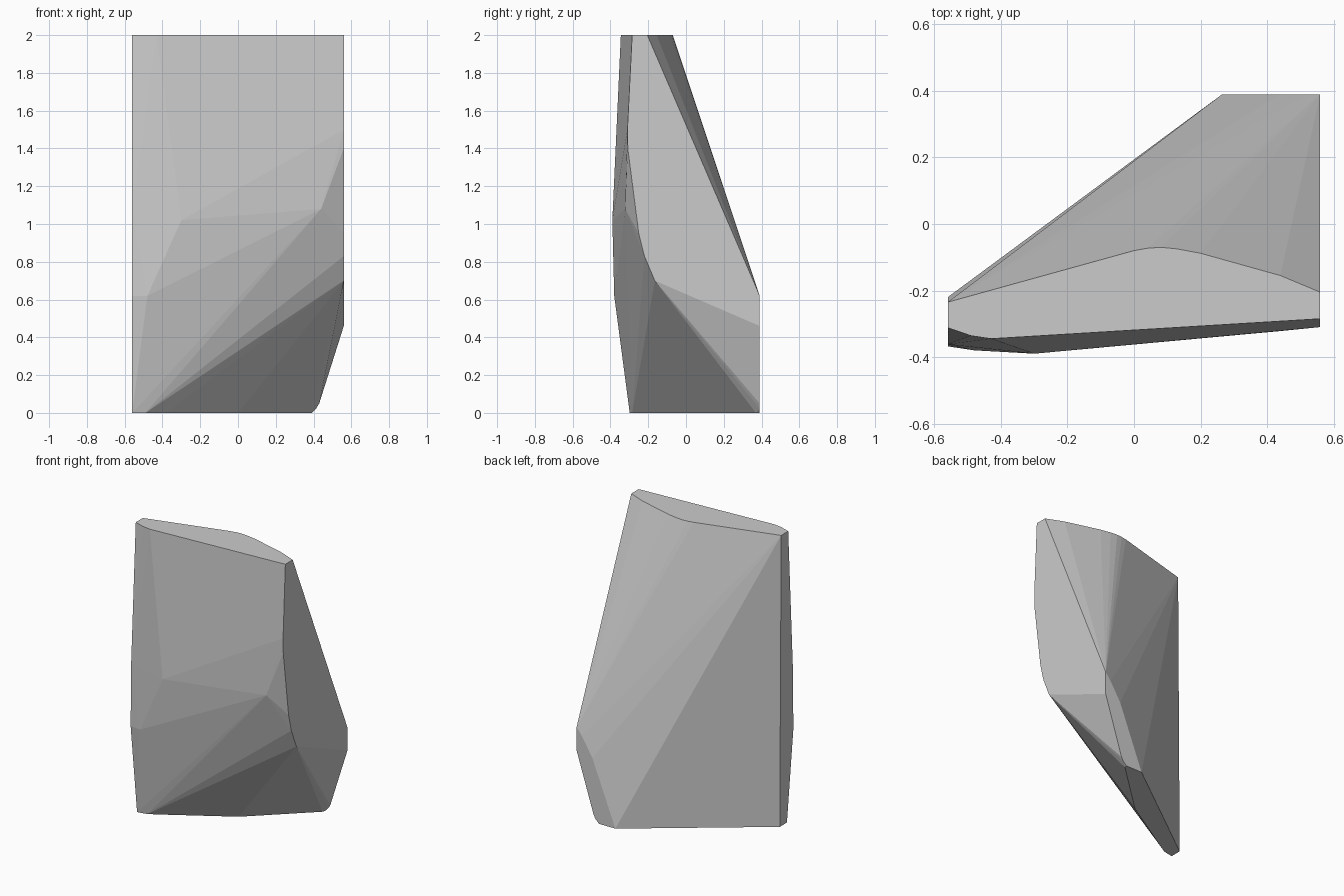
import bpy, bmesh, math

if "Cube" in bpy.data.objects:
    bpy.data.objects.remove(bpy.data.objects["Cube"])

# Outline of the flat top cut (z = 2)
top = [(-0.56, -0.235), (0.0, -0.08), (0.04, -0.073), (0.08, -0.07), (0.13, -0.075),
       (0.2, -0.088), (0.44, -0.155), (0.56, -0.205), (0.56, -0.285),
       (-0.43, -0.345), (-0.49, -0.336), (-0.56, -0.312)]
# Narrow footprint (z = 0)
base = [(-0.56, -0.22), (-0.56, -0.298), (-0.49, -0.285), (-0.38, -0.22),
        (0.0, 0.01), (0.385, 0.37), (0.39, 0.39), (0.265, 0.39)]
# Flat right side (x = 0.56), as y, z
right = [(-0.31, 1.5), (-0.308, 1.4), (-0.25, 0.95), (-0.22, 0.83), (-0.165, 0.7),
         (0.39, 0.62), (0.39, 0.46)]
# Flat left side (x = -0.56), as y, z
left = [(-0.362, 1.05), (-0.368, 0.62)]
# Flat back facet (y = 0.39), as x, z
back = [(0.52, 0.57), (0.44, 0.44), (0.365, 0.23), (0.43, 0.05), (0.415, 0.025)]
# Ridge corners of the front
front = [(-0.3, -0.39, 1.02), (0.44, -0.322, 1.08), (-0.48, -0.38, 0.62)]

points = [(x, y, 2) for x, y in top] + [(x, y, 0) for x, y in base]
points += [(0.56, y, z) for y, z in right] + [(-0.56, y, z) for y, z in left]
points += [(x, 0.39, z) for x, z in back] + front

# Faceted shard: convex skin around the cut outlines
bm = bmesh.new()
for p in points:
    bm.verts.new(p)
result = bmesh.ops.convex_hull(bm, input=list(bm.verts))
bmesh.ops.delete(bm, geom=[v for v in bm.verts if not v.link_faces], context='VERTS')
bmesh.ops.dissolve_limit(bm, angle_limit=math.radians(0.3),
                         verts=list(bm.verts), edges=list(bm.edges))
bmesh.ops.recalc_face_normals(bm, faces=list(bm.faces))
mesh = bpy.data.meshes.new("rock_shard")
bm.to_mesh(mesh)
bm.free()
shard = bpy.data.objects.new("rock_shard", mesh)
bpy.context.collection.objects.link(shard)
